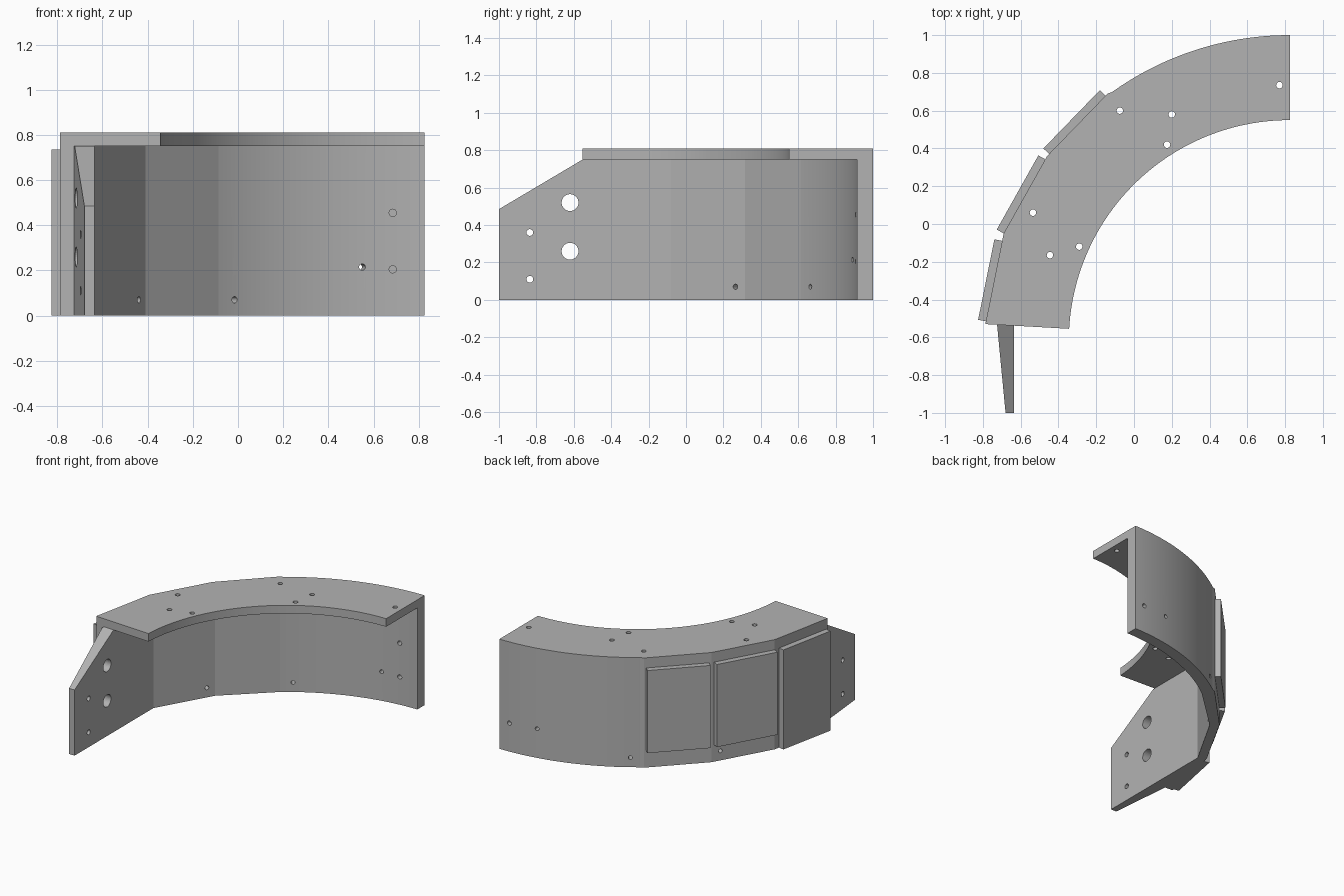
import bpy, bmesh, math
from mathutils import Vector

if "Cube" in bpy.data.objects:
    bpy.data.objects.remove(bpy.data.objects["Cube"])

grey = bpy.data.materials.new("plain grey")
grey.diffuse_color = (0.45, 0.45, 0.45, 1)
grey.use_nodes = True
grey.node_tree.nodes["Principled BSDF"].inputs["Base Color"].default_value = grey.diffuse_color

CX, CY = 0.825, -0.62          # centre of the curved guard
R_OUT, R_WALL, R_LIP = 1.62, 1.535, 1.17
TOP, UNDER = 0.81, 0.75


def arc(r, a0, a1, n):
    """Points on a circle about the guard centre, angles in degrees."""
    return [(CX + r * math.cos(math.radians(a0 + (a1 - a0) * i / n)),
             CY + r * math.sin(math.radians(a0 + (a1 - a0) * i / n))) for i in range(n + 1)]


def make(name, bm):
    bmesh.ops.recalc_face_normals(bm, faces=bm.faces)
    me = bpy.data.meshes.new(name)
    bm.to_mesh(me)
    bm.free()
    me.materials.append(grey)
    ob = bpy.data.objects.new(name, me)
    bpy.context.collection.objects.link(ob)
    return ob


def prism(name, outline, z0, z1):
    """Upright prism; z1 may be a function of (x, y) for a sloped top."""
    bm = bmesh.new()
    height = z1 if callable(z1) else (lambda x, y: z1)
    low = [bm.verts.new((x, y, z0)) for x, y in outline]
    high = [bm.verts.new((x, y, height(x, y))) for x, y in outline]
    bm.faces.new(low)
    bm.faces.new(high)
    n = len(low)
    for i in range(n):
        j = (i + 1) % n
        bm.faces.new((low[i], low[j], high[j], high[i]))
    return make(name, bm)


def drills(name, holes):
    """Cylinders given as (start, end, radius)."""
    bm = bmesh.new()
    for a, b, r in holes:
        a, b = Vector(a), Vector(b)
        mat = (b - a).to_track_quat('Z', 'Y').to_matrix().to_4x4()
        mat.translation = (a + b) / 2
        bmesh.ops.create_cone(bm, cap_ends=True, segments=32, radius1=r, radius2=r,
                              depth=(b - a).length, matrix=mat)
    return make(name, bm)


def cut(ob, cutter):
    mod = ob.modifiers.new("cut", 'BOOLEAN')
    mod.operation, mod.solver, mod.object = 'DIFFERENCE', 'EXACT', cutter
    bpy.context.view_layer.objects.active = ob
    bpy.ops.object.modifier_apply(modifier=mod.name)
    bpy.data.objects.remove(cutter)


def smooth(ob, angle):
    bpy.ops.object.select_all(action='DESELECT')
    ob.select_set(True)
    bpy.context.view_layer.objects.active = ob
    bpy.ops.object.shade_smooth_by_angle(angle=math.radians(angle))


# Guard body: curved outside ending in three flat facets
facets = [(-0.14, 0.69), (-0.46, 0.36), (-0.69, -0.05), (-0.787, -0.53)]
join = math.degrees(math.atan2(facets[0][1] - CY, facets[0][0] - CX))
outline = arc(R_OUT, 90, join, 40)[:-1] + facets + arc(R_LIP, 176.8, 90, 80)
body = prism("guard_body", outline, 0, TOP)

# Hollow beneath the top lip
inner_join = math.degrees(math.atan2(0.62 - CY, -0.09 - CX))
hollow = [(1.0, CY + R_WALL)] + arc(R_WALL, 90, inner_join, 40)
hollow += [(-0.41, 0.315), (-0.635, -0.08), (-0.635, -0.9), (1.0, -0.9)]
cut(body, prism("hollow_cutter", hollow, -0.2, UNDER))

# Bolt holes through the lip
lip_holes = [(0.77, 0.735), (0.2, 0.58), (0.175, 0.42), (-0.075, 0.6),
             (-0.535, 0.06), (-0.445, -0.165), (-0.29, -0.12)]
holes = [((x, y, 0.7), (x, y, 0.9), 0.017) for x, y in lip_holes]
# Radial holes through the wall
for x, y, z in [(-0.44, 0.265, 0.07), (-0.025, 0.68, 0.07), (0.55, 0.89, 0.215)]:
    d = Vector((x - CX, y - CY, 0)).normalized()
    p = Vector((x, y, z))
    holes.append((p - d * 0.06, p + d * 0.2, 0.014))
# Blind holes in the wall
for z in (0.205, 0.455):
    holes.append(((0.685, 0.85, z), (0.685, 0.955, z), 0.016))
holes.append(((0.745, 0.965, 0.21), (0.745, 1.1, 0.21), 0.016))
cut(body, drills("hole_cutter", holes))
smooth(body, 5)

# Tapered mounting fin with a sloped top
fin_outline = [(-0.725, -0.533), (-0.723, -0.553), (-0.68, -1.0),
               (-0.635, -1.0), (-0.635, -0.553), (-0.635, -0.538)]
fin = prism("mounting_fin", fin_outline, 0,
            lambda x, y: min(UNDER, 0.485 + (y + 1.0) * (UNDER - 0.485) / 0.447))
fin_holes = [(-0.62, 0.52, 0.045), (-0.62, 0.26, 0.045), (-0.835, 0.36, 0.018), (-0.835, 0.11, 0.018)]
cut(fin, drills("fin_hole_cutter", [((-0.9, y, z), (-0.5, y, z), r) for y, z, r in fin_holes]))
smooth(fin, 5)

# Raised pads on the three facets
pads = [("rear_pad", 0, 0.125, 0.735, 0.015, 0.015), ("middle_pad", 1, 0.125, 0.735, 0.02, 0.0),
        ("front_pad", 2, 0.0, 0.735, 0.04, 0.015)]
for name, i, z0, z1, trim0, trim1 in pads:
    a, b = Vector(facets[i]), Vector(facets[i + 1])
    d = (b - a).normalized()
    n = Vector((d.y, -d.x))
    if n.x > 0:
        n = -n
    a, b = a + d * trim0, b - d * trim1
    prism(name, [a, b, b + n * 0.042, a + n * 0.042], z0, z1)
